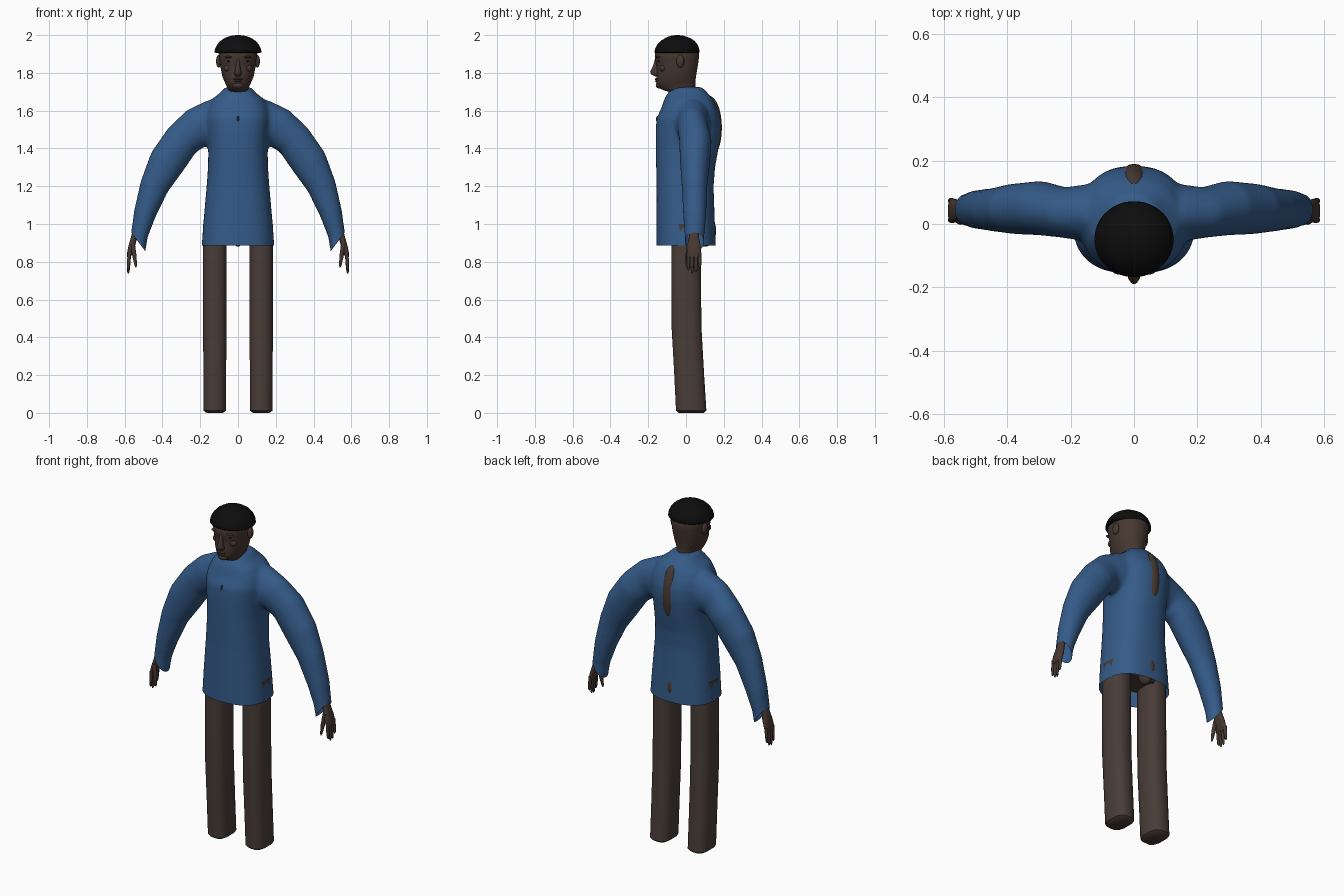
import bpy, bmesh, math
from mathutils import Vector

cube = bpy.data.objects.get("Cube")
if cube:
    bpy.data.objects.remove(cube, do_unlink=True)


def material(name, rgb):
    m = bpy.data.materials.new(name)
    m.use_nodes = True
    m.diffuse_color = (*rgb, 1)
    m.node_tree.nodes["Principled BSDF"].inputs["Base Color"].default_value = (*rgb, 1)
    return m


BLUE = material("blue knit", (0.035, 0.105, 0.25))
SKIN = material("brown skin", (0.062, 0.039, 0.031))
TROUSER = material("brown cloth", (0.066, 0.046, 0.039))
BLACK = material("black cap", (0.004, 0.004, 0.004))
DARK = material("dark eye", (0.012, 0.009, 0.008))


def finish(name, bm, mat, angle=50):
    bmesh.ops.recalc_face_normals(bm, faces=bm.faces)
    mesh = bpy.data.meshes.new(name)
    bm.to_mesh(mesh)
    bm.free()
    mesh.materials.append(mat)
    ob = bpy.data.objects.new(name, mesh)
    bpy.context.collection.objects.link(ob)
    bpy.ops.object.select_all(action="DESELECT")
    ob.select_set(True)
    bpy.context.view_layer.objects.active = ob
    bpy.ops.object.shade_smooth_by_angle(angle=math.radians(angle))
    return ob


def loft(bm, rings, n=32, power=2.0):
    """Skin superellipse rings given as (centre, half axis u, half axis v)."""
    loops = []
    for c, u, v in rings:
        loop = []
        for i in range(n):
            a = math.tau * (i + 0.5) / n
            cu, sv = (math.copysign(abs(t) ** (2 / power), t) for t in (math.cos(a), math.sin(a)))
            loop.append(bm.verts.new(Vector(c) + cu * Vector(u) + sv * Vector(v)))
        loops.append(loop)
    for a, b in zip(loops, loops[1:]):
        for i in range(n):
            j = (i + 1) % n
            bm.faces.new((a[i], a[j], b[j], b[i]))
    bm.faces.new(loops[0])
    bm.faces.new(loops[-1])


def level(z, w, front, back, x=0):
    """Horizontal ring from its height, half width and depth range."""
    return (x, (front + back) / 2, z), (w, 0, 0), (0, (back - front) / 2, 0)


def stack(name, rows, mat, n=32, power=2.0, x=0, angle=50):
    bm = bmesh.new()
    loft(bm, [level(*r, x=x) for r in rows], n, power)
    return finish(name, bm, mat, angle)


def ball(name, centre, radii, mat):
    bm = bmesh.new()
    bmesh.ops.create_uvsphere(bm, u_segments=24, v_segments=14, radius=1)
    bmesh.ops.scale(bm, vec=radii, verts=bm.verts)
    bmesh.ops.translate(bm, vec=centre, verts=bm.verts)
    return finish(name, bm, mat, 180)


def tube(bm, a, b, r0, r1, n=10):
    """Tapered finger with a rounded tip."""
    a, b = Vector(a), Vector(b)
    steps = ((0, r0), (0.5, r0), (0.9, r1), (1, r1 * 0.4))
    loft(bm, [(a.lerp(b, t), (r, 0, 0), (0, r, 0)) for t, r in steps], n)


# Sweater: torso and sleeves fused into one smooth skin
bm = bmesh.new()
torso = [(0.84, 0.195, -0.158, 0.16), (1.0, 0.184, -0.157, 0.153), (1.2, 0.166, -0.156, 0.146),
         (1.3, 0.159, -0.158, 0.154), (1.4, 0.157, -0.16, 0.172), (1.5, 0.165, -0.16, 0.184),
         (1.56, 0.17, -0.156, 0.181), (1.61, 0.165, -0.132, 0.167), (1.66, 0.14, -0.115, 0.143),
         (1.69, 0.1, -0.1, 0.118), (1.725, 0.068, -0.07, 0.085)]
loft(bm, [level(*r) for r in torso], 48, 2.4)
# Sleeve stations: x, z, radius across, y centre, half depth
sleeve = [(0.05, 1.55, 0.125, 0.03, 0.1), (0.135, 1.53, 0.127, 0.035, 0.092),
          (0.22, 1.508, 0.108, 0.036, 0.08), (0.295, 1.445, 0.098, 0.05, 0.086),
          (0.375, 1.33, 0.098, 0.048, 0.08), (0.443, 1.2, 0.078, 0.045, 0.068),
          (0.493, 1.055, 0.06, 0.046, 0.062), (0.522, 0.94, 0.046, 0.045, 0.053),
          (0.54, 0.82, 0.044, 0.045, 0.05)]
for side in (1, -1):
    rings = []
    for i, (x, z, r, y, d) in enumerate(sleeve):
        p, q = sleeve[max(i - 1, 0)], sleeve[min(i + 1, len(sleeve) - 1)]
        t = Vector((q[0] - p[0], 0, q[1] - p[1])).normalized()
        rings.append(((side * x, y, z), (-t.z * r * side, 0, t.x * r), (0, d, 0)))
    loft(bm, rings, 32)
sweater = finish("sweater", bm, BLUE)
remesh = sweater.modifiers.new("fuse", "REMESH")
remesh.mode, remesh.voxel_size = "VOXEL", 0.011
smooth = sweater.modifiers.new("soften", "SMOOTH")
smooth.factor, smooth.iterations = 0.5, 10
for mod in ("fuse", "soften"):
    bpy.ops.object.modifier_apply(modifier=mod)

# Open hem and slanted cuffs
bm = bmesh.new()
bm.from_mesh(sweater.data)


def trim(point, normal, keep):
    verts = [v for v in bm.verts if v.co.z < 1.05 and keep(v.co.x)]
    chosen = set(verts)
    edges = [e for e in bm.edges if chosen.issuperset(e.verts)]
    faces = [f for f in bm.faces if chosen.issuperset(f.verts)]
    bmesh.ops.bisect_plane(bm, geom=verts + edges + faces, plane_co=point,
                           plane_no=normal, clear_outer=True)


trim((0, 0, 0.885), (0, 0, -1), lambda x: abs(x) < 0.25)
for side in (1, -1):
    trim((side * 0.505, 0, 0.875), (side * 0.08, 0, -0.06), lambda x: side * x > 0.3)
bm.to_mesh(sweater.data)
bm.free()
sweater.data.materials.clear()
sweater.data.materials.append(BLUE)
bpy.ops.object.shade_smooth_by_angle(angle=math.radians(60))

# Body showing through the sweater along the spine and chest
ball("back_patch", (0, 0.12, 1.51), (0.055, 0.07, 0.17), SKIN)
ball("lower_back_patch", (0, 0.1, 0.965), (0.035, 0.06, 0.085), SKIN)
ball("chest_patch", (0, -0.15, 1.555), (0.006, 0.009, 0.018), SKIN)
stack("hips", [(0.93, 0.15, -0.08, 0.08), (0.98, 0.165, -0.1, 0.1), (1.15, 0.14, -0.09, 0.09)], TROUSER)

# Head with jaw and neck
stack("head", [(1.64, 0.06, -0.04, 0.06), (1.695, 0.06, -0.075, 0.056), (1.708, 0.054, -0.12, 0.053),
               (1.722, 0.057, -0.148, 0.05), (1.75, 0.07, -0.158, 0.05), (1.78, 0.083, -0.157, 0.053),
               (1.82, 0.091, -0.155, 0.06), (1.85, 0.095, -0.157, 0.065), (1.875, 0.098, -0.165, 0.068),
               (1.91, 0.105, -0.164, 0.07), (1.95, 0.08, -0.13, 0.04)], SKIN, 40, 2.1, angle=80)
stack("nose", [(1.782, 0.012, -0.165, -0.13), (1.793, 0.021, -0.186, -0.13), (1.806, 0.018, -0.19, -0.13),
               (1.84, 0.011, -0.174, -0.13), (1.88, 0.01, -0.163, -0.13)], SKIN, 16, angle=80)
ball("upper_lip", (0, -0.154, 1.767), (0.026, 0.011, 0.006), SKIN)
ball("lower_lip", (0, -0.153, 1.756), (0.022, 0.011, 0.006), SKIN)
ball("chin", (0, -0.14, 1.735), (0.03, 0.02, 0.018), SKIN)

# Cap
stack("cap", [(1.906, 0.12, -0.164, 0.068), (1.91, 0.125, -0.168, 0.072), (1.93, 0.121, -0.163, 0.07),
              (1.95, 0.111, -0.152, 0.062), (1.97, 0.093, -0.133, 0.045), (1.985, 0.07, -0.11, 0.022),
              (1.996, 0.04, -0.083, -0.01), (2.0, 0.01, -0.055, -0.036)], BLACK, 40, angle=60)

for side, tag in ((1, "left"), (-1, "right")):
    # Facial features
    ball(tag + "_ear", (side * 0.102, -0.03, 1.862), (0.014, 0.021, 0.034), SKIN)
    ball(tag + "_brow", (side * 0.042, -0.146, 1.884), (0.028, 0.014, 0.007), SKIN)
    ball(tag + "_eye", (side * 0.042, -0.138, 1.862), (0.016, 0.012, 0.006), DARK)
    ball(tag + "_cheek", (side * 0.05, -0.122, 1.825), (0.026, 0.02, 0.02), SKIN)

    # Trouser leg
    stack(tag + "_leg", [(0.0, 0.045, -0.04, 0.095), (0.012, 0.061, -0.055, 0.11), (0.2, 0.062, -0.064, 0.098),
                         (0.45, 0.063, -0.078, 0.084), (0.7, 0.063, -0.08, 0.081),
                         (1.0, 0.063, -0.08, 0.08)], TROUSER, 12, 2.8, side * 0.123, 40)

    # Hand with four fingers and a thumb
    bm = bmesh.new()
    palm = [(0.532, 1.0, 0.017, 0.026), (0.55, 0.93, 0.017, 0.027), (0.562, 0.885, 0.018, 0.036),
            (0.573, 0.845, 0.015, 0.039), (0.577, 0.825, 0.01, 0.036)]
    loft(bm, [((side * x, 0.042, z), (w, 0, 0), (0, d, 0)) for x, z, w, d in palm], 16, 2.4)
    for i, tip in enumerate((0.755, 0.738, 0.742, 0.765)):
        y = 0.013 + i * 0.02
        tube(bm, (side * 0.575, y, 0.85), (side * 0.581, y, tip), 0.0095, 0.007)
    tube(bm, (side * 0.557, 0.015, 0.895), (side * 0.54, 0.004, 0.77), 0.012, 0.007)
    finish(tag + "_hand", bm, SKIN)
